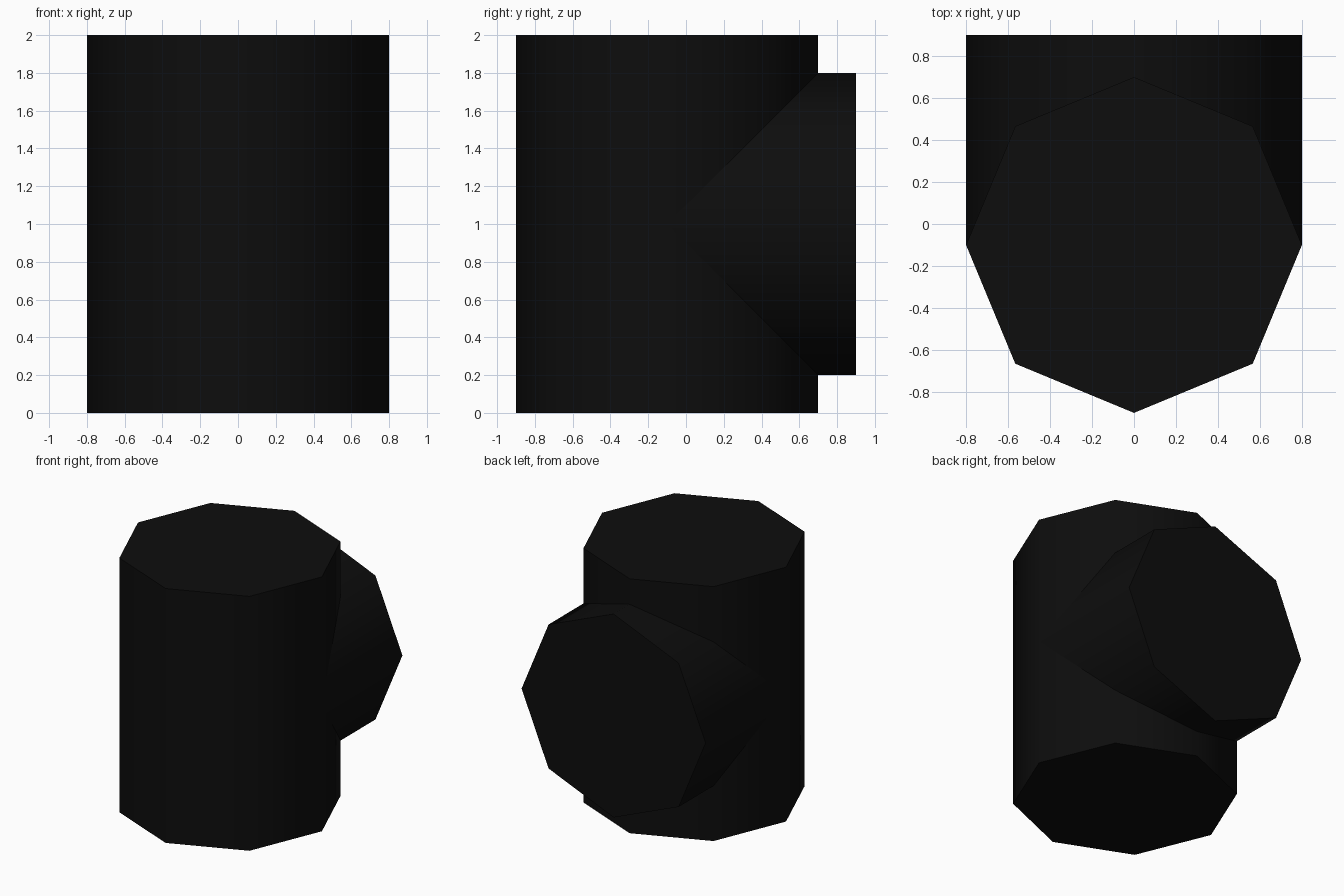
import bpy
import math

cube = bpy.data.objects.get("Cube")
if cube:
    bpy.data.objects.remove(cube, do_unlink=True)

SIDES = 8
RADIUS = 0.8

# Single near-black material
black = bpy.data.materials.new("near_black")
black.use_nodes = True
color = (0.004, 0.004, 0.004, 1)
black.diffuse_color = color
black.node_tree.nodes["Principled BSDF"].inputs["Base Color"].default_value = color


def pipe(name, length, location, tilt=0):
    """Capped octagonal pipe with smooth sides and sharp cap rims."""
    bpy.ops.mesh.primitive_cylinder_add(
        vertices=SIDES, radius=RADIUS, depth=length,
        location=location, rotation=(tilt, 0, 0))
    obj = bpy.context.object
    obj.name = name
    obj.data.materials.append(black)
    bpy.ops.object.transform_apply(location=False, rotation=True, scale=False)
    bpy.ops.object.shade_smooth_by_angle(angle=math.radians(60))
    return obj


# Upright main pipe
pipe("main_pipe", 2.0, (0, -0.1, 1))

# Side branch, starting on the main axis and leaving through the back
pipe("branch_pipe", 1.0, (0, 0.4, 1), tilt=math.pi / 2)
